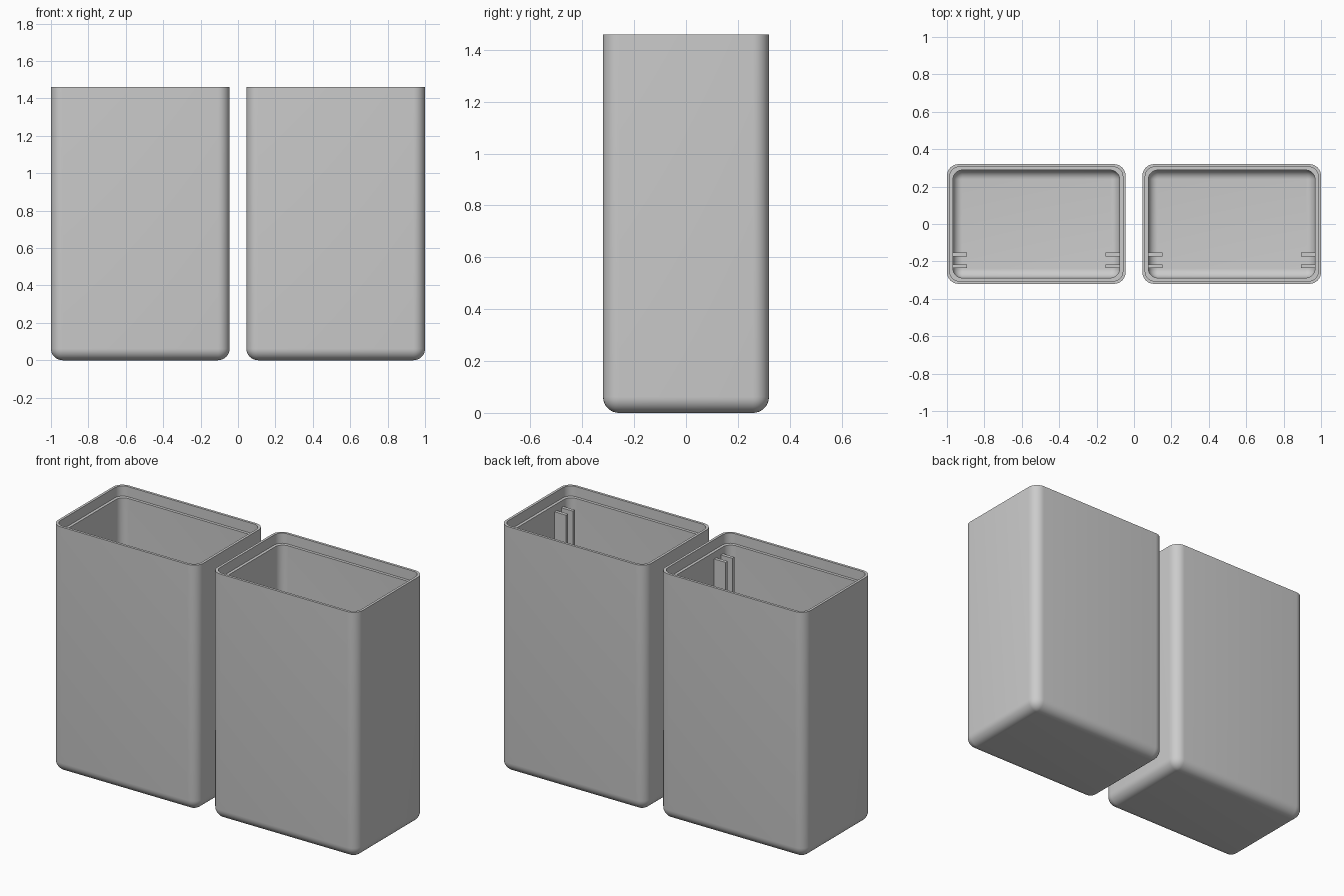
import bpy, bmesh, math

if "Cube" in bpy.data.objects:
    bpy.data.objects.remove(bpy.data.objects["Cube"])

HEIGHT, HALF_W, HALF_D = 1.46, 0.4775, 0.32
R_OUT, R_IN = 0.062, 0.05      # outer and inner fillet radii
WALL, LIP = 0.032, 0.015       # wall thickness, thinner rim wall
LEDGE_Z = HEIGHT - 0.06
SEG = 8

grey = bpy.data.materials.new("light grey plastic")
grey.diffuse_color = (0.6, 0.6, 0.6, 1)
grey.use_nodes = True
grey.node_tree.nodes["Principled BSDF"].inputs["Base Color"].default_value = grey.diffuse_color


def ring(bm, inset, radius, z):
    """Rounded rectangle loop of vertices."""
    hx, hy = HALF_W - inset - radius, HALF_D - inset - radius
    verts = []
    for k, (sx, sy) in enumerate([(1, 1), (-1, 1), (-1, -1), (1, -1)]):
        for i in range(SEG + 1):
            a = math.pi / 2 * (k + i / SEG)
            verts.append(bm.verts.new((sx * hx + radius * math.cos(a),
                                       sy * hy + radius * math.sin(a), z)))
    return verts


def finish(name, bm, x):
    bmesh.ops.remove_doubles(bm, verts=bm.verts, dist=1e-5)
    bmesh.ops.recalc_face_normals(bm, faces=bm.faces)
    mesh = bpy.data.meshes.new(name)
    bm.to_mesh(mesh)
    bm.free()
    mesh.materials.append(grey)
    obj = bpy.data.objects.new(name, mesh)
    obj.location.x = x
    bpy.context.collection.objects.link(obj)
    return obj


def fillet(inset, radius, floor):
    """Ring settings for a rounded bottom edge, from floor up to wall."""
    out = []
    for i in range(SEG + 1):
        a = math.pi / 2 * i / SEG
        r = radius * math.sin(a)
        out.append((inset + radius - r, r, floor + radius * (1 - math.cos(a))))
    return out


def make_box(name, x):
    # Closed shell: outer wall up, over the stepped rim, inner wall down
    steps = fillet(0, R_OUT, 0)
    steps += [(0, R_OUT, HEIGHT), (LIP, R_IN, HEIGHT),
              (LIP, R_IN, LEDGE_Z), (WALL, R_IN, LEDGE_Z)]
    steps += reversed(fillet(WALL, R_IN, WALL))
    bm = bmesh.new()
    rings = [ring(bm, *s) for s in steps]
    for a, b in zip(rings, rings[1:]):
        for i in range(len(a)):
            j = (i + 1) % len(a)
            bm.faces.new((a[i], a[j], b[j], b[i]))
    bm.faces.new(rings[0])
    bm.faces.new(rings[-1])
    obj = finish(name, bm, x)
    bpy.ops.object.select_all(action='DESELECT')
    obj.select_set(True)
    bpy.context.view_layer.objects.active = obj
    bpy.ops.object.shade_smooth_by_angle(angle=math.radians(30))


def make_rib(name, x, side, y):
    # Upright plate on an end wall, forming half of a guide slot
    top, bottom, inner, outer = HEIGHT - 0.10, WALL - 0.01, 0.107, WALL - 0.005
    bm = bmesh.new()
    bmesh.ops.create_cube(bm, size=1)
    for v in bm.verts:
        v.co.x = side * (HALF_W - (inner if v.co.x < 0 else outer))
        v.co.y = y + v.co.y * 0.02
        v.co.z = top if v.co.z > 0 else bottom
    finish(name, bm, x)


for label, cx in (("left", -0.5225), ("right", 0.5225)):
    make_box(label + "_box", cx)
    for end, side in (("left", -1), ("right", 1)):
        for pos, y in (("front", -0.226), ("back", -0.163)):
            make_rib(f"{label}_box_{end}_{pos}_rib", cx, side, y)
